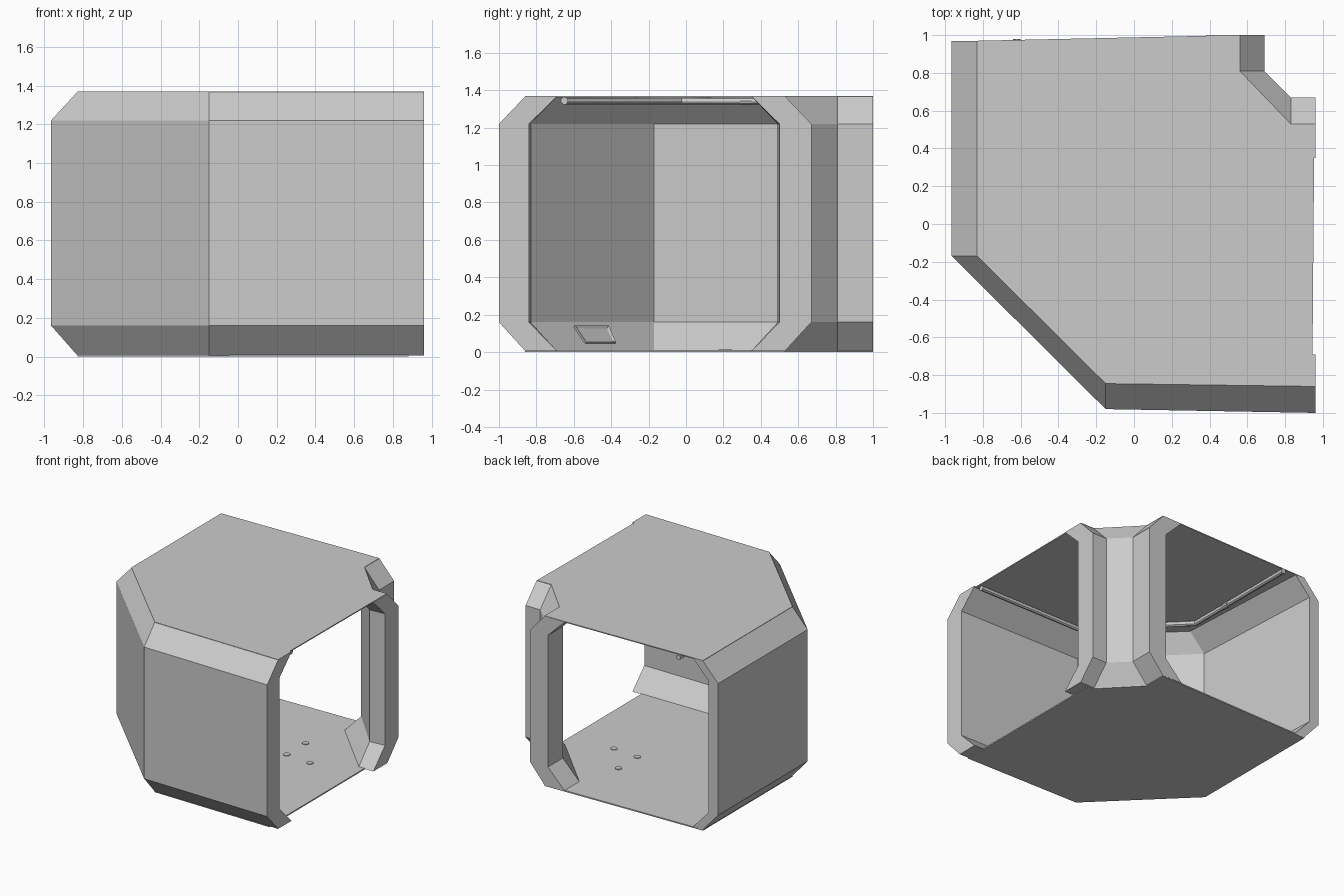
import bpy, bmesh
from mathutils import Vector

if "Cube" in bpy.data.objects:
    bpy.data.objects.remove(bpy.data.objects["Cube"])

# Single painted-metal colour
grey = bpy.data.materials.new("light_grey")
grey.use_nodes = True
grey.diffuse_color = (0.6, 0.6, 0.6, 1)
grey.node_tree.nodes["Principled BSDF"].inputs["Base Color"].default_value = (0.6, 0.6, 0.6, 1)

TOP, HIGH, LOW, BASE = 1.367, 1.22, 0.16, 0.007


def finish(name, bm):
    bmesh.ops.recalc_face_normals(bm, faces=bm.faces)
    mesh = bpy.data.meshes.new(name)
    bm.to_mesh(mesh)
    bm.free()
    mesh.materials.append(grey)
    obj = bpy.data.objects.new(name, mesh)
    bpy.context.collection.objects.link(obj)
    return obj


def slab(name, outline, z, height):
    """Extrude a flat outline upward."""
    bm = bmesh.new()
    face = bm.faces.new([bm.verts.new((x, y, z)) for x, y in outline])
    top = bmesh.ops.extrude_face_region(bm, geom=[face])["geom"]
    bmesh.ops.translate(bm, vec=(0, 0, height), verts=[v for v in top if isinstance(v, bmesh.types.BMVert)])
    return finish(name, bm)


def wall(name, outer, outer_rim, inner, inner_rim):
    """Loft a thick wall with chamfered top and bottom along a plan path."""
    bm = bmesh.new()
    rings = []
    for o, orim, i, irim in zip(outer, outer_rim, inner, inner_rim):
        profile = [(orim, TOP), (o, HIGH), (o, LOW), (orim, BASE),
                   (irim, BASE), (i, LOW), (i, HIGH), (irim, TOP)]
        rings.append([bm.verts.new((*p, z)) for p, z in profile])
    for a, b in zip(rings, rings[1:]):
        for k in range(8):
            n = (k + 1) % 8
            bm.faces.new((a[k], a[n], b[n], b[k]))
    # End caps follow the bent section
    for r in (rings[0], rings[-1]):
        for k in range(3):
            bm.faces.new((r[k], r[k + 1], r[6 - k], r[7 - k]))
    return finish(name, bm)


def disc(name, x, y, z, radius, height):
    bm = bmesh.new()
    bmesh.ops.create_cone(bm, cap_ends=True, segments=24, radius1=radius, radius2=radius, depth=height)
    bmesh.ops.translate(bm, vec=(x, y, z), verts=bm.verts)
    return finish(name, bm)


# Roof and floor panels
corner = [(0.83, 0.53), (0.56, 0.81), (0.56, 1.0), (-0.83, 0.97), (-0.83, -0.17), (-0.15, -0.845)]
slab("roof", corner + [(0.96, -0.86), (0.96, -0.69), (0.945, -0.69), (0.955, 0.53)], 1.362, 0.008)
slab("floor", corner + [(0.88, -0.86), (0.88, 0.53)], 0, 0.01)

# Continuous wall: left side, diagonal, front
wall("shell_wall",
     [(-0.965, 0.97), (-0.965, -0.17), (-0.15, -0.98), (0.96, -1.0)],
     [(-0.83, 0.97), (-0.83, -0.17), (-0.15, -0.845), (0.96, -0.86)],
     [(-0.88, 0.97), (-0.82, -0.17), (-0.15, -0.83), (0.96, -0.84)],
     [(-0.74, 0.97), (-0.68, -0.17), (-0.15, -0.69), (0.96, -0.69)])

# Angled post in the open corner
wall("corner_post",
     [(0.69, 1.0), (0.69, 0.81), (0.83, 0.67), (0.96, 0.67)],
     [(0.56, 1.0), (0.56, 0.81), (0.83, 0.53), (0.96, 0.53)],
     [(0.53, 1.0), (0.53, 0.81), (0.83, 0.49), (0.96, 0.50)],
     [(0.38, 1.0), (0.38, 0.81), (0.83, 0.35), (0.96, 0.35)])


def rod(name, points, radius):
    """Round bar along a path, turned into a mesh."""
    curve = bpy.data.curves.new(name, "CURVE")
    curve.dimensions = "3D"
    curve.bevel_depth = radius
    curve.bevel_resolution = 3
    curve.use_fill_caps = True
    spline = curve.splines.new("POLY")
    spline.points.add(len(points) - 1)
    for p, co in zip(spline.points, points):
        p.co = (*co, 1)
    curve.materials.append(grey)
    obj = bpy.data.objects.new(name, curve)
    bpy.context.collection.objects.link(obj)
    bpy.ops.object.select_all(action="DESELECT")
    obj.select_set(True)
    bpy.context.view_layer.objects.active = obj
    bpy.ops.object.convert(target="MESH")
    bpy.ops.object.shade_smooth_by_angle()


# Ceiling rail and its sleeve
RAIL = 1.343
rod("ceiling_rail", [(0.93, -0.65, RAIL), (0.0, -0.65, RAIL), (-0.62, -0.03, RAIL), (-0.62, 0.98, RAIL)], 0.02)
rod("rail_sleeve", [(-0.62, 0.29, RAIL), (-0.62, 0.35, RAIL)], 0.024)

# Ceiling lamp and floor studs
disc("ceiling_lamp", 0, -0.07, 1.36, 0.2, 0.008)
for x, y in ((0.28, 0.22), (0.28, 0.46), (0.5, 0.2)):
    disc("floor_stud", x, y, 0.011, 0.026, 0.008)

# Vent plate on the lower diagonal chamfer, with a recessed centre
bm = bmesh.new()
lift = Vector((0.4, 0.4, 0.55)).normalized() * 0.012


def on_chamfer(y, z):
    drop = (LOW - z) / (LOW - BASE)
    top_x = -0.82 + (-0.17 - y) * 0.67 / 0.66
    return Vector((top_x + 0.14 * drop, y, z))


plan = [on_chamfer(*p) for p in ((-0.6, 0.135), (-0.42, 0.135), (-0.38, 0.045), (-0.54, 0.045))]
low = [bm.verts.new(p) for p in plan]
high = [bm.verts.new(p + lift) for p in plan]
for k in range(4):
    n = (k + 1) % 4
    bm.faces.new((low[k], low[n], high[n], high[k]))
plate = bm.faces.new(high)
bm.normal_update()
bmesh.ops.inset_individual(bm, faces=[plate], thickness=0.02, depth=0)
bmesh.ops.translate(bm, vec=-lift * 0.6, verts=plate.verts)
finish("vent_plate", bm)
